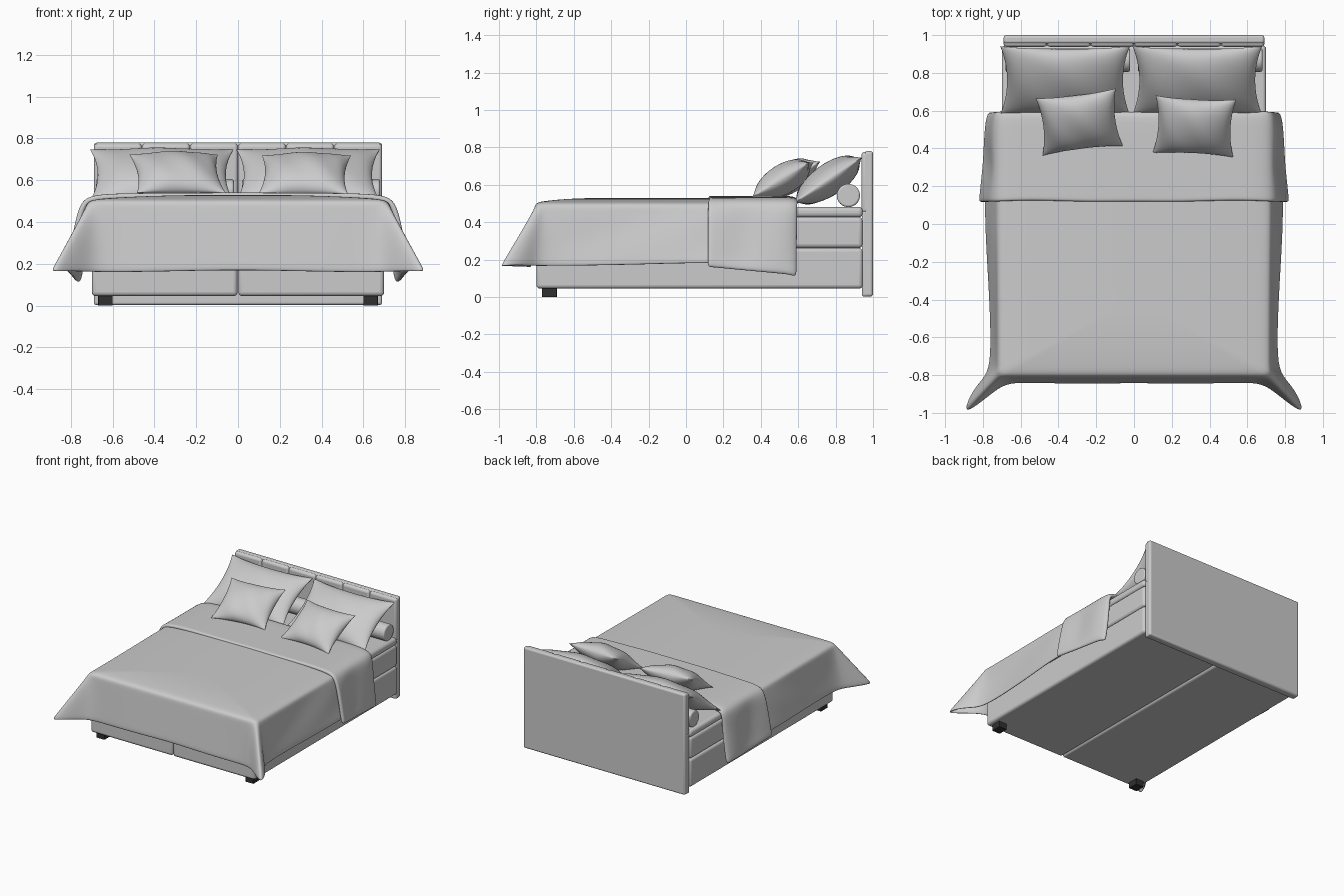
import bpy, bmesh, math
from mathutils import Vector, Matrix

if "Cube" in bpy.data.objects:
    bpy.data.objects.remove(bpy.data.objects["Cube"])


def finish(name, bm, mods=(), angle=None):
    bmesh.ops.remove_doubles(bm, verts=bm.verts, dist=0.0005)
    bmesh.ops.recalc_face_normals(bm, faces=bm.faces)
    me = bpy.data.meshes.new(name)
    bm.to_mesh(me)
    bm.free()
    ob = bpy.data.objects.new(name, me)
    bpy.context.collection.objects.link(ob)
    for kind, props in mods:
        m = ob.modifiers.new(kind.title(), kind)
        for k, v in props.items():
            setattr(m, k, v)
    for p in me.polygons:
        p.use_smooth = True
    if angle:
        bpy.context.view_layer.objects.active = ob
        ob.select_set(True)
        bpy.ops.object.shade_smooth_by_angle(angle=math.radians(angle))
        ob.select_set(False)
    return ob


def box(name, lo, hi, r=0.015):
    lo, hi = Vector(lo), Vector(hi)
    bm = bmesh.new()
    bmesh.ops.create_cube(bm, size=1)
    for v in bm.verts:
        v.co = Vector([(lo[i] + hi[i]) / 2 + v.co[i] * (hi[i] - lo[i]) for i in range(3)])
    return finish(name, bm, [("BEVEL", dict(width=r, segments=4))], 35)


def grid(bm, rows):
    vs = [[bm.verts.new(p) for p in r] for r in rows]
    for a, b in zip(vs, vs[1:]):
        for j in range(len(a) - 1):
            bm.faces.new((a[j], a[j + 1], b[j + 1], b[j]))


def pillow(name, w, h, t, loc, tilt, turn):
    bm = bmesh.new()
    n = 20
    for side in (1, -1):
        rows = []
        for i in range(n + 1):
            v = math.sin((2 * i / n - 1) * math.pi / 2)
            row = []
            for j in range(n + 1):
                u = math.sin((2 * j / n - 1) * math.pi / 2)
                x = w / 2 * u * (1 - 0.11 * (1 - v * v) * abs(u) ** 3)
                y = h / 2 * v * (1 - 0.12 * (1 - u * u) * abs(v) ** 3)
                z = side * t / 2 * max(0, (1 - u * u) * (1 - v * v)) ** 0.6
                z *= 1 + 0.05 * math.sin(7 * u + 3 * v)
                row.append((x, y, z))
            rows.append(row)
        grid(bm, rows)
    ob = finish(name, bm, [("SUBSURF", dict(levels=1, render_levels=1))])
    ob.matrix_world = (Matrix.Translation(loc) @ Matrix.Rotation(math.radians(turn), 4, 'Z')
                       @ Matrix.Rotation(math.radians(tilt), 4, 'X'))
    return ob


# headboard slab and padded channels
box("headboard", (-0.69, 0.955, 0.003), (0.69, 1.0, 0.78), 0.014)
for i in range(6):
    x = -0.69 + 0.23 * i
    box(f"headboard_pad_{i}", (x, 0.938, 0.45), (x + 0.23, 0.985, 0.776), 0.018)
box("headboard_lower_pad", (-0.69, 0.94, 0.003), (0.69, 0.98, 0.46), 0.012)

# split base, mattress layers, front feet, bolsters
for s, n in ((-1, "left"), (1, "right")):
    xs = sorted((0.002 * s, 0.70 * s))
    box(f"base_{n}", (xs[0], -0.80, 0.045), (xs[1], 0.945, 0.262), 0.02)
    fx = sorted((0.60 * s, 0.67 * s))
    foot = box(f"foot_{n}", (fx[0], -0.77, 0), (fx[1], -0.69, 0.05), 0.003)
    mat = bpy.data.materials.get("dark_foot") or bpy.data.materials.new("dark_foot")
    mat.diffuse_color = (0.03, 0.03, 0.03, 1)
    mat.use_nodes = True
    mat.node_tree.nodes["Principled BSDF"].inputs["Base Color"].default_value = mat.diffuse_color
    foot.data.materials.append(mat)
    bm = bmesh.new()
    bmesh.ops.create_cone(bm, cap_ends=True, segments=40, radius1=0.062, radius2=0.062, depth=0.66,
                          matrix=Matrix.Translation((0.35 * s, 0.868, 0.543)) @ Matrix.Rotation(math.pi / 2, 4, 'Y'))
    finish(f"bolster_{n}", bm, [("BEVEL", dict(width=0.01, segments=3, limit_method='ANGLE'))], 40)
box("mattress", (-0.70, -0.79, 0.262), (0.70, 0.945, 0.428), 0.022)
box("mattress_topper", (-0.70, -0.79, 0.426), (0.70, 0.945, 0.482), 0.022)

# duvet: (mattress edge x, y, hem x, y, hem z) from front centre round the corner to the head
path = [(0, -.80, 0, -.835, .168), (.2, -.80, .2, -.84, .165), (.42, -.80, .42, -.838, .16),
        (.60, -.80, .61, -.832, .158), (.67, -.80, .70, -.845, .16), (.695, -.798, .79, -.92, .163),
        (.705, -.79, .908, -1.018, .163), (.712, -.78, .87, -.91, .17), (.712, -.765, .80, -.83, .165),
        (.712, -.73, .752, -.76, .165), (.712, -.5, .756, -.5, .167), (.715, -.25, .768, -.25, .172),
        (.717, 0, .785, 0, .18), (.717, .2, .785, .2, .18), (.714, .4, .765, .4, .18), (.708, .59, .742, .59, .18)]
mods = lambda t: [("MIRROR", dict(use_clip=True)), ("SOLIDIFY", dict(thickness=t, offset=0)),
                  ("SUBSURF", dict(levels=2, render_levels=2))]
rows = []
for i, (ex, ey, bx, by, bz) in enumerate(path):
    sy = max(ey, -0.4)
    row = []
    for k in (0, .3, .6, .85, .96):
        row.append((ex * k, sy + (ey - sy) * k, 0.497 + 0.024 * (1 - k ** 3)))
    for s in (0, .08, .25, .45, .65, .85, 1):
        wob = 0.01 * math.sin(i * 2.1 + s * 4) * math.sin(math.pi * s) if i > 9 else 0
        row.append((ex + (bx - ex) * s + wob, ey + (by - ey) * s, 0.49 + (bz - 0.49) * s))
    rows.append(row)
bm = bmesh.new()
grid(bm, rows)
finish("duvet", bm, mods(0.018))

# turned-back fold of the duvet near the pillows
prof = [(0, .527), (.25, .526), (.5, .524), (.66, .52), (.725, .505), (.745, .46),
        (.76, .38), (.778, .29), (.795, .21), (.812, .16)]
rows = []
for f in (0, .05, .2, .4, .6, .8, .94, 1):
    row = []
    for j, (x, z) in enumerate(prof):
        d = max(0, (j - 4) / 5)
        wob = 0.012 * math.sin(f * 9 + 1) * math.sin(math.pi * d)
        drop = 0.012 if f == 1 else 0
        row.append((x - 0.04 * f * d - (0.012 * (j > 3) if f == 1 else 0) + wob,
                    0.12 + 0.475 * f - 0.006 * math.sin(x * 9), z - 0.045 * f * d - drop))
    rows.append(row)
bm = bmesh.new()
grid(bm, rows)
finish("duvet_fold", bm, mods(0.028))

# pillows
pillow("large_pillow_left", 0.69, 0.44, 0.17, (-0.365, 0.76, 0.625), 34, 0)
pillow("large_pillow_right", 0.69, 0.44, 0.17, (0.335, 0.76, 0.625), 34, 0)
pillow("small_pillow_left", 0.43, 0.36, 0.16, (-0.29, 0.54, 0.632), 31, 7)
pillow("small_pillow_right", 0.43, 0.36, 0.16, (0.32, 0.517, 0.627), 31, -3)
